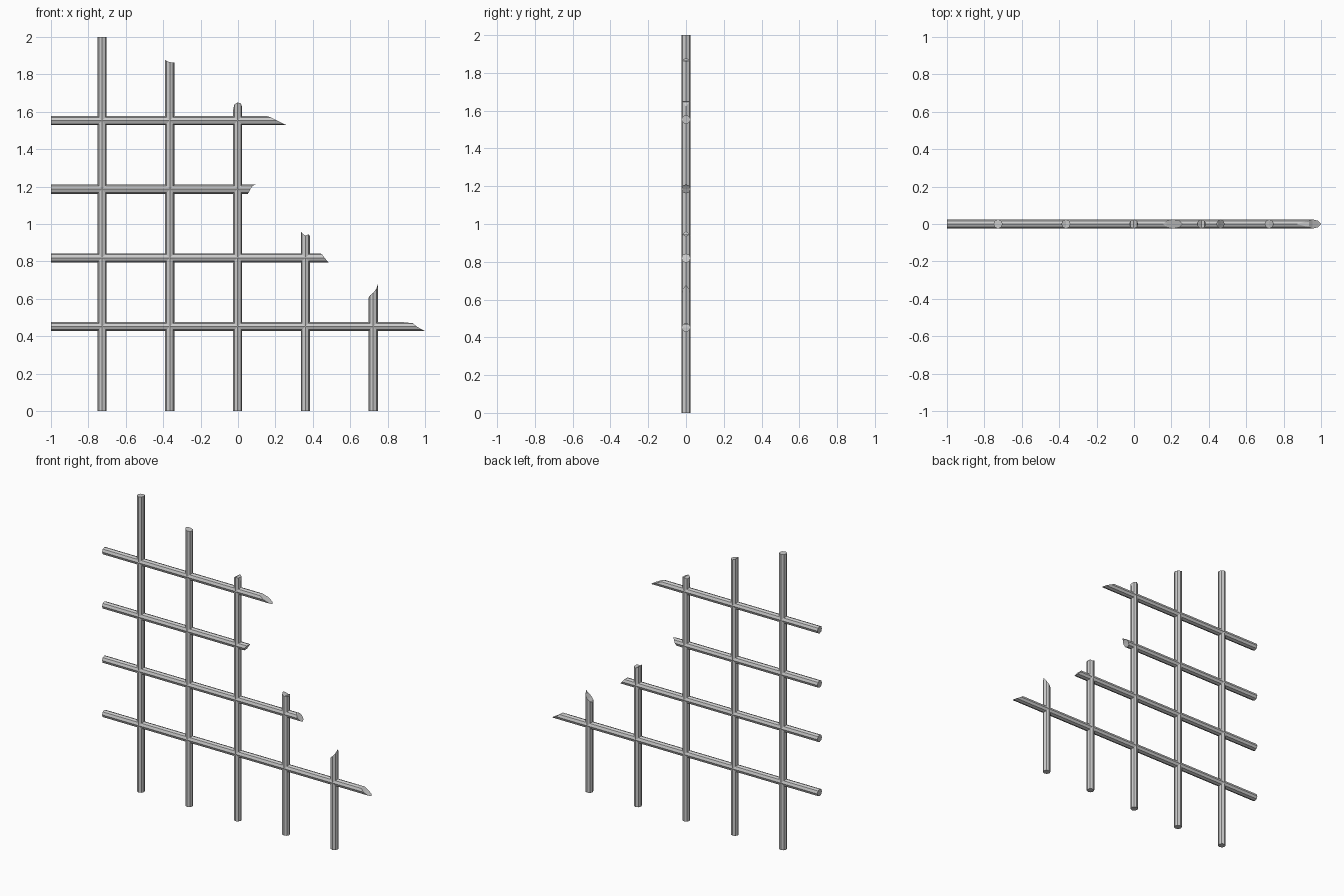
import bpy, bmesh
from math import sin, cos, pi

if "Cube" in bpy.data.objects:
    bpy.data.objects.remove(bpy.data.objects["Cube"])

R = 0.0245
SIDES = 8


def bar(name, horizontal, offset, start, ends):
    """Eight-sided bar; ends = broken-end positions from the low to the high side."""
    levels = [-1, -0.707, 0, 0.707, 1]
    bm = bmesh.new()
    low, high = [], []
    for i in range(SIDES):
        a = 2 * pi * i / SIDES
        t, y = -cos(a), R * sin(a)
        k = min(range(5), key=lambda j: abs(levels[j] - t))
        for ring, along in ((low, start), (high, ends[k])):
            side = offset + R * t
            co = (along, y, side) if horizontal else (side, y, along)
            ring.append(bm.verts.new(co))
    for i in range(SIDES):
        j = (i + 1) % SIDES
        bm.faces.new((low[i], low[j], high[j], high[i]))
    bm.faces.new(low)
    # broken cap, as strips running front to back
    bm.faces.new((high[0], high[1], high[7]))
    bm.faces.new((high[1], high[2], high[6], high[7]))
    bm.faces.new((high[2], high[3], high[5], high[6]))
    bm.faces.new((high[3], high[4], high[5]))
    bmesh.ops.recalc_face_normals(bm, faces=bm.faces)
    me = bpy.data.meshes.new(name)
    bm.to_mesh(me)
    bm.free()
    bpy.context.collection.objects.link(bpy.data.objects.new(name, me))


# upright bars, left to right
uprights = [
    [2.0] * 5,
    [1.877, 1.872, 1.865, 1.864, 1.864],
    [1.607, 1.64, 1.65, 1.645, 1.623],
    [0.96, 0.95, 0.938, 0.945, 0.935],
    [0.607, 0.618, 0.632, 0.655, 0.678],
]
for i, ends in enumerate(uprights):
    bar(f"upright_bar_{i + 1}", False, -0.727 + 0.3625 * i, 0.0, ends)

# cross bars, bottom to top
crossbars = [
    [1.0, 0.985, 0.955, 0.935, 0.87],
    [0.484, 0.478, 0.463, 0.45, 0.44],
    [0.053, 0.057, 0.066, 0.078, 0.094],
    [0.26, 0.245, 0.21, 0.175, 0.155],
]
for i, ends in enumerate(crossbars):
    bar(f"cross_bar_{i + 1}", True, 0.452 + 0.367 * i, -1.0, ends)
